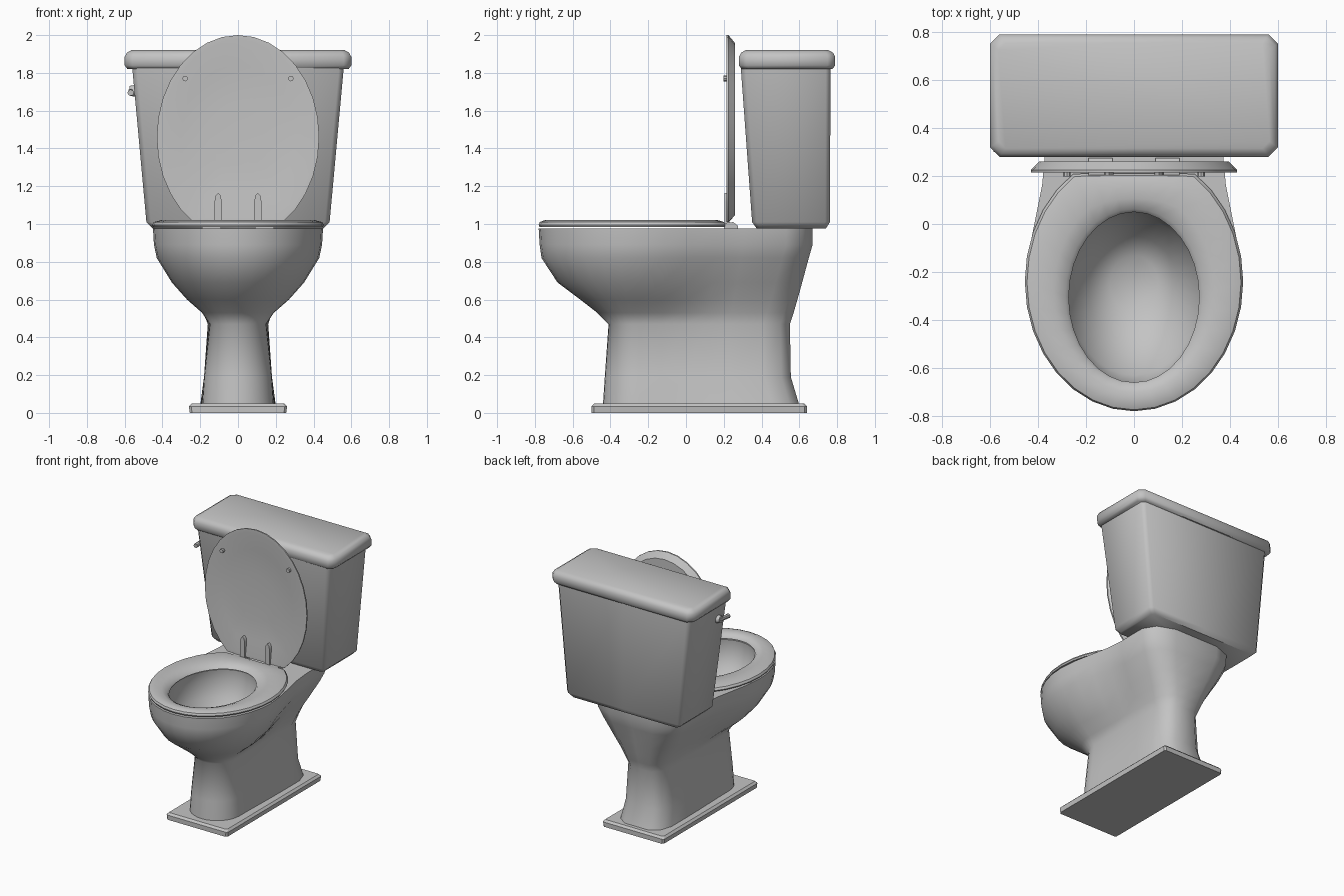
import bpy, bmesh
from math import sin, cos, pi, radians
from mathutils import Matrix, Vector

cube = bpy.data.objects.get("Cube")
if cube:
    bpy.data.objects.remove(cube)

ceramic = bpy.data.materials.new("grey_ceramic")
ceramic.use_nodes = True
GREY = (0.55, 0.55, 0.55, 1)
ceramic.diffuse_color = GREY
ceramic.node_tree.nodes["Principled BSDF"].inputs["Base Color"].default_value = GREY


def finish(name, bm, angle=40):
    bmesh.ops.recalc_face_normals(bm, faces=bm.faces)
    mesh = bpy.data.meshes.new(name)
    bm.to_mesh(mesh)
    bm.free()
    mesh.materials.append(ceramic)
    mesh.shade_smooth()
    mesh.set_sharp_from_angle(angle=radians(angle))
    obj = bpy.data.objects.new(name, mesh)
    bpy.context.collection.objects.link(obj)
    return obj


def loft(name, rings, closed=False, angle=40):
    """Skin a list of equal-length point rings, capping the ends unless closed."""
    bm = bmesh.new()
    loops = [[bm.verts.new(p) for p in ring] for ring in rings]
    pairs = list(zip(loops, loops[1:]))
    if closed:
        pairs.append((loops[-1], loops[0]))
    else:
        bm.faces.new(loops[0])
        bm.faces.new(loops[-1])
    n = len(loops[0])
    for a, b in pairs:
        for i in range(n):
            j = (i + 1) % n
            bm.faces.new((a[i], a[j], b[j], b[i]))
    return finish(name, bm, angle)


def mirrored(half):
    """Close a front-to-back half outline across x = 0."""
    return half + [(-x, y) for x, y in half[-2:0:-1]]


def at_z(points, z):
    return [(x, y, z) for x, y in points]


def body_ring(w, yf, wb, yb, yc=-0.25):
    """Round front, easing into a narrower back with soft corners."""
    half = [(w * sin(i * pi / 16), yc + (yf - yc) * cos(i * pi / 16)) for i in range(9)]
    for k in (1, 2, 3, 4):
        t = k / 4
        t = t * t * (3 - 2 * t)
        half.append((w + (wb - w) * t, yc + 0.15 * k * (yb - yc)))
    half += [(wb, yb - 0.14), (wb * 0.85, yb - 0.05), (wb * 0.5, yb), (0, yb)]
    return mirrored(half)


def oval(a, b, cy, clip=9):
    """Oval outline, optionally cut straight at the back."""
    return mirrored([(a * sin(i * pi / 16), min(cy - b * cos(i * pi / 16), clip))
                     for i in range(17)])


def chamfered(x, y0, y1, c):
    """Rectangle outline with cut corners."""
    return mirrored([(0, y0), (x - c, y0), (x, y0 + c), (x, y1 - c), (x - c, y1), (0, y1)])


def rod(name, start, end, radius, sides=8, tip=1.0):
    start, end = Vector(start), Vector(end)
    axis = end - start
    bm = bmesh.new()
    bmesh.ops.create_cone(bm, cap_ends=True, segments=sides, radius1=radius,
                          radius2=radius * tip, depth=axis.length)
    turn = axis.to_track_quat("Z", "Y").to_matrix().to_4x4()
    bm.transform(Matrix.Translation((start + end) / 2) @ turn)
    return finish(name, bm)


# Floor plate
loft("base_plate", [at_z(chamfered(x, -y, y + 0.14, 0.012), z) for x, y, z in
                    ((0.255, 0.5, 0), (0.26, 0.5, 0.035), (0.245, 0.485, 0.05))], angle=30)

# Pedestal, bowl and tank shelf: height, width, front, back width, back
outer = [(0.04, 0.19, -0.44, 0.20, 0.60), (0.19, 0.18, -0.43, 0.18, 0.555),
         (0.47, 0.15, -0.41, 0.16, 0.55), (0.53, 0.19, -0.47, 0.18, 0.57),
         (0.60, 0.27, -0.56, 0.21, 0.59), (0.69, 0.35, -0.68, 0.26, 0.615),
         (0.82, 0.43, -0.765, 0.33, 0.65), (0.89, 0.445, -0.775, 0.36, 0.67),
         (0.975, 0.45, -0.78, 0.37, 0.67)]
inner = [(0.975, 0.285, 0.365, -0.30), (0.90, 0.30, 0.37, -0.30), (0.78, 0.27, 0.33, -0.30),
         (0.66, 0.19, 0.23, -0.28), (0.58, 0.10, 0.12, -0.25)]
loft("bowl_body", [at_z(body_ring(*r), z) for z, *r in outer]
     + [at_z(oval(*r), z) for z, *r in inner], angle=50)

# Seat: blend from the clipped outer oval to the hole along a rounded section
rim, hole = oval(0.455, 0.54, -0.24, 0.21), oval(0.272, 0.355, -0.305)
section = [(0.03, 0.985), (0, 0.995), (0.05, 1.01), (0.25, 1.02), (0.65, 1.018),
           (0.92, 1.003), (1, 0.985)]
loft("seat", [[(a[0] + (b[0] - a[0]) * t, a[1] + (b[1] - a[1]) * t, z)
               for a, b in zip(rim, hole)] for t, z in section], closed=True)

# Raised lid: same outline standing upright, dished on the front
outline = oval(0.43, 0.54, 0, 0.45)
loft("seat_lid", [[(x * k, y, 1.46 - v * k) for x, v in outline] for k, y in
                  ((0.92, 0.26), (1, 0.225), (1, 0.215), (0.95, 0.215),
                   (0.7, 0.23), (0.35, 0.238))], angle=35)

# Tank: height, half width, front, back, corner cut
loft("tank", [at_z(chamfered(*r), z) for z, *r in
              ((0.975, 0.45, 0.375, 0.74, 0.02), (1.01, 0.485, 0.35, 0.762, 0.025),
               (1.83, 0.56, 0.29, 0.765, 0.025))], angle=50)
loft("tank_lid", [at_z(chamfered(*r), z) for z, *r in
                  ((1.82, 0.585, 0.295, 0.775, 0.04), (1.84, 0.6, 0.28, 0.79, 0.04),
                   (1.885, 0.6, 0.28, 0.79, 0.04), (1.907, 0.588, 0.292, 0.778, 0.035),
                   (1.92, 0.565, 0.315, 0.755, 0.03))], angle=50)

# Hinges and lid bumpers on both sides
for side, s in (("left", 1), ("right", -1)):
    x = 0.105 * s
    strap = [(0.019, 1.0), (0.019, 1.12), (0.013, 1.15), (0, 1.165),
             (-0.013, 1.15), (-0.019, 1.12), (-0.019, 1.0)]
    loft("hinge_strap_" + side, [[(x + u, y, z) for u, z in strap] for y in (0.203, 0.23)])
    block = [(0.2, 0.97), (0.2, 1.005), (0.25, 1.01), (0.275, 0.99), (0.275, 0.97)]
    loft("hinge_block_" + side, [[(0.14 * s + u, y, z) for y, z in block]
                                 for u in (-0.05, 0.05)])
    rod("lid_bumper_" + side, (0.28 * s, 0.23, 1.77), (0.28 * s, 0.198, 1.77), 0.015)

# Flush lever on the right side of the tank
rod("lever_hub", (-0.54, 0.40, 1.705), (-0.575, 0.40, 1.705), 0.032, 10, 0.8)
rod("lever_arm", (-0.568, 0.42, 1.705), (-0.568, 0.30, 1.695), 0.013, 8, 1.3)
